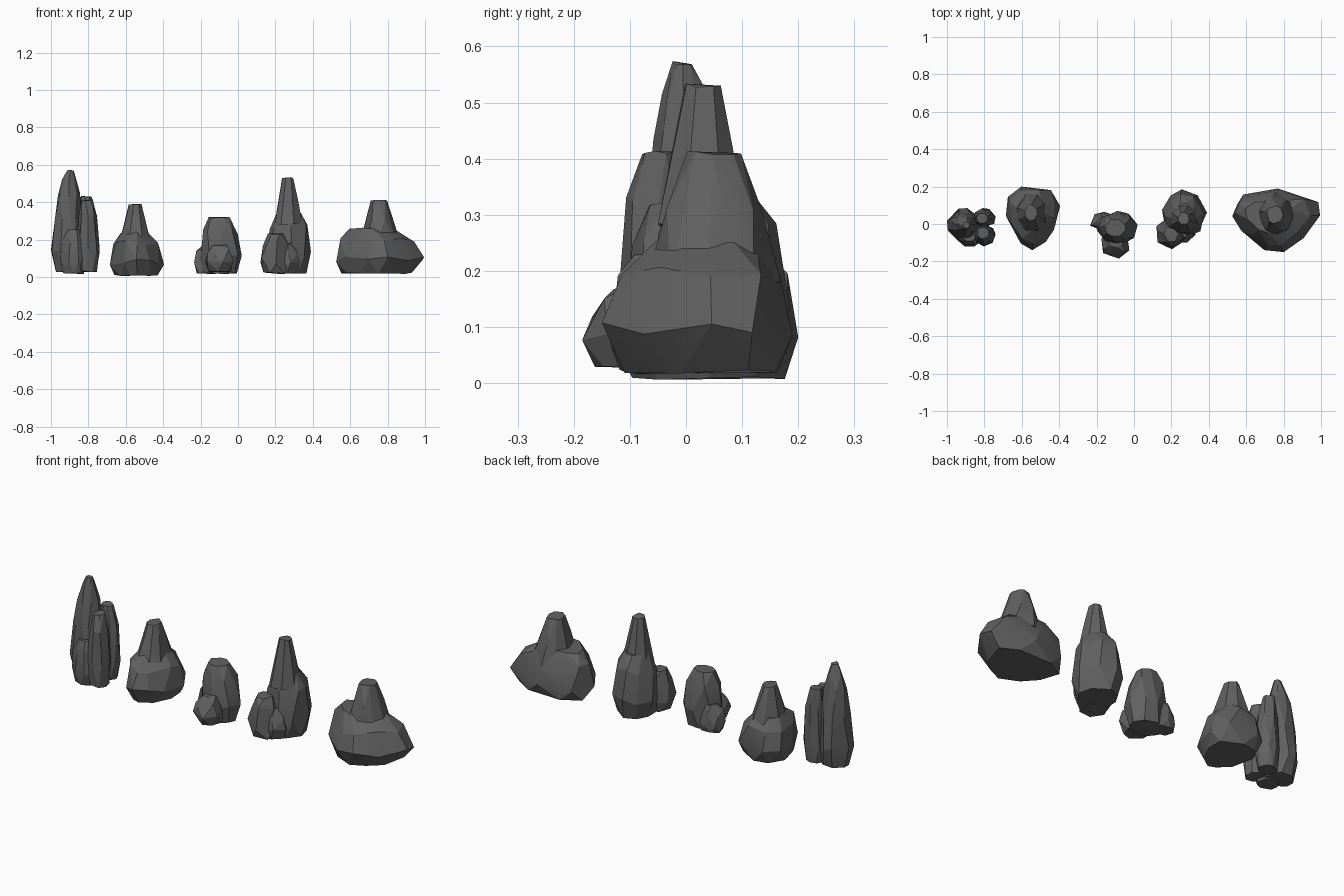
import bpy
import bmesh
import math
import random
from mathutils import Vector

random.seed(7)
if "Cube" in bpy.data.objects:
    bpy.data.objects.remove(bpy.data.objects["Cube"], do_unlink=True)

# Single dark stone colour
stone = bpy.data.materials.new("dark grey stone")
stone.use_nodes = True
colour = (0.12, 0.12, 0.12, 1)
stone.diffuse_color = colour
shader = stone.node_tree.nodes["Principled BSDF"]
shader.inputs["Base Color"].default_value = colour
shader.inputs["Roughness"].default_value = 0.9

# Side profiles: share of the height, share of the full width
BLOCK = [(0, 0.8), (0.3, 1), (0.75, 0.84), (1, 0.5)]
CONE = [(0, 1), (0.5, 0.7), (1, 0.4)]
SPIRE = [(0, 0.75), (0.2, 1), (0.5, 0.8), (0.75, 0.65), (0.9, 0.45), (1, 0.2)]


def cross_section(sides, pinch):
    """Irregular polygon, narrowed to the front by pinch, spanning -1 to 1."""
    turn = random.uniform(0, math.tau)
    points = []
    for side in range(sides):
        angle = turn + (side + random.uniform(-0.2, 0.2)) * math.tau / sides
        across, along = math.cos(angle), math.sin(angle)
        points.append((across * (1 - pinch * (1 - along) / 2), along))
    spans = [(min(values), max(values)) for values in zip(*points)]
    return [[2 * (value - low) / (high - low) - 1
             for value, (low, high) in zip(point, spans)] for point in points]


def lobe(name, profile, foot, size, lean=(0, 0), pinch=0, sides=8):
    """Faceted convex chunk; lean moves the narrow rings towards one flank."""
    bm = bmesh.new()
    base = Vector(foot)
    width, depth, height = size
    for share, scale in profile:
        wobble = 0.004 if share in (0, 1) else 0.018
        shift_x, shift_y = (amount * (1 - scale) for amount in lean)
        for across, along in cross_section(sides, pinch):
            offset = Vector((
                (across * scale + shift_x) * width / 2,
                (along * scale + shift_y) * depth / 2,
                share * height + random.uniform(-wobble, wobble)))
            bm.verts.new(base + offset)
    hull = bmesh.ops.convex_hull(bm, input=bm.verts[:])
    spare = {item for item in hull["geom_interior"] + hull["geom_unused"]
             if isinstance(item, bmesh.types.BMVert)}
    bmesh.ops.delete(bm, geom=list(spare), context="VERTS")
    bmesh.ops.dissolve_limit(bm, angle_limit=math.radians(9),
                             verts=bm.verts[:], edges=bm.edges[:])
    bmesh.ops.recalc_face_normals(bm, faces=bm.faces[:])
    mesh = bpy.data.meshes.new(name)
    bm.to_mesh(mesh)
    bm.free()
    mesh.materials.append(stone)
    rock = bpy.data.objects.new(name, mesh)
    bpy.context.collection.objects.link(rock)
    bpy.ops.object.select_all(action="DESELECT")
    rock.select_set(True)
    bpy.context.view_layer.objects.active = rock
    bpy.ops.object.shade_smooth_by_angle(angle=math.radians(16))


# Tall needle rock with clustered columns
lobe("needle_spire", SPIRE, foot=(-0.91, 0, 0.03), size=(0.18, 0.17, 0.54),
     lean=(0.2, -0.1))
lobe("needle_back_column", BLOCK, foot=(-0.8, 0.03, 0.03), size=(0.12, 0.11, 0.4),
     lean=(-0.4, 0))
lobe("needle_front_column", BLOCK, foot=(-0.8, -0.06, 0.03), size=(0.12, 0.12, 0.38),
     lean=(-0.2, 0.4))
lobe("needle_toe", BLOCK, foot=(-0.88, -0.06, 0.02), size=(0.14, 0.12, 0.23))

# Stepped rock with a blunt cone
lobe("stepped_rock_body", BLOCK, foot=(-0.54, 0.03, 0.01), size=(0.29, 0.34, 0.23),
     lean=(-0.2, 0.3), pinch=0.5, sides=9)
lobe("stepped_rock_cone", CONE, foot=(-0.55, 0.06, 0.18), size=(0.17, 0.22, 0.21))

# Small stump rock with two toes
lobe("stump_rock_body", BLOCK, foot=(-0.09, -0.02, 0.02), size=(0.22, 0.18, 0.3),
     lean=(-0.2, 0))
lobe("stump_rock_left_toe", BLOCK, foot=(-0.16, 0.01, 0.02), size=(0.15, 0.11, 0.14),
     sides=6)
lobe("stump_rock_front_toe", BLOCK, foot=(-0.1, -0.11, 0.03), size=(0.15, 0.15, 0.14),
     lean=(0, 0.5), sides=6)

# Leaning tower rock with low blocks at its foot
lobe("tower_rock_body", BLOCK, foot=(0.27, 0.06, 0.02), size=(0.24, 0.25, 0.33),
     lean=(0, -0.2), pinch=-0.4)
lobe("tower_rock_spire", CONE, foot=(0.27, 0.03, 0.28), size=(0.15, 0.16, 0.25),
     lean=(-0.1, 0))
lobe("tower_rock_front_block", BLOCK, foot=(0.2, -0.05, 0.02), size=(0.16, 0.17, 0.21),
     sides=6)
lobe("tower_rock_side_block", BLOCK, foot=(0.26, -0.04, 0.02), size=(0.14, 0.12, 0.16),
     sides=6)

# Wide boulder with a cone rising at its back
lobe("boulder_body", BLOCK, foot=(0.76, 0.02, 0.02), size=(0.47, 0.34, 0.24),
     lean=(-0.4, 0.2), pinch=0.6, sides=9)
lobe("boulder_cone", CONE, foot=(0.76, 0.05, 0.18), size=(0.22, 0.24, 0.23),
     lean=(-0.1, 0))
